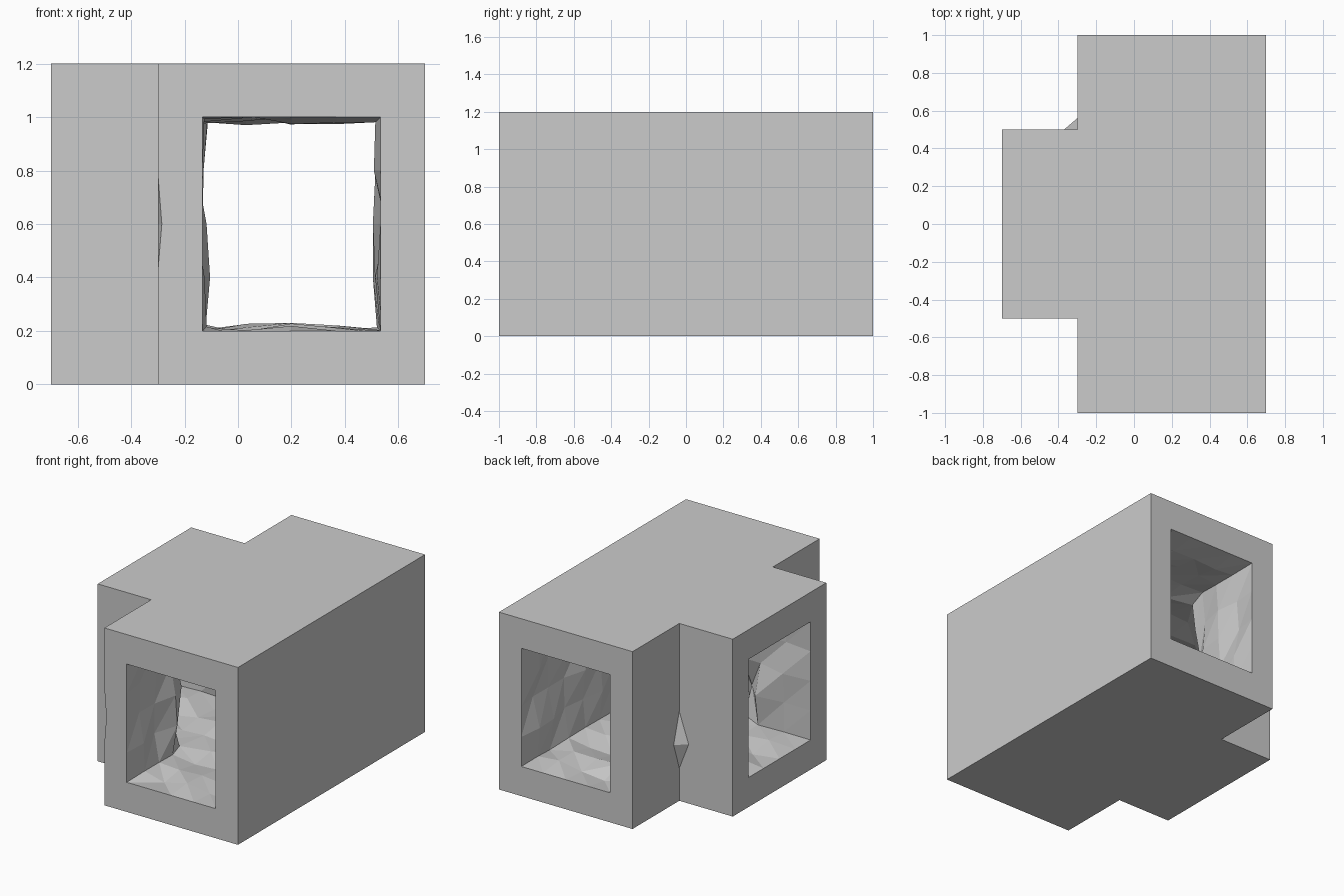
import bpy, bmesh, random
from mathutils import Vector

if "Cube" in bpy.data.objects:
    bpy.data.objects.remove(bpy.data.objects["Cube"])

random.seed(7)


def to_object(name, bm):
    bmesh.ops.recalc_face_normals(bm, faces=bm.faces[:])
    mesh = bpy.data.meshes.new(name)
    bm.to_mesh(mesh)
    bm.free()
    obj = bpy.data.objects.new(name, mesh)
    bpy.context.collection.objects.link(obj)
    return obj


def t_prism(x0, xs, x1, half_branch, half_len, z0, z1):
    """T-shaped plan: long bar from xs to x1, side branch out to x0."""
    b, h = half_branch, half_len
    pts = [(xs, -h), (x1, -h), (x1, h), (xs, h), (xs, b), (x0, b), (x0, -b), (xs, -b)]
    bm = bmesh.new()
    face = bm.faces.new([bm.verts.new((x, y, z0)) for x, y in pts])
    top = bmesh.ops.extrude_face_region(bm, geom=[face])
    moved = [g for g in top["geom"] if isinstance(g, bmesh.types.BMVert)]
    bmesh.ops.translate(bm, verts=moved, vec=(0, 0, z1 - z0))
    bmesh.ops.recalc_face_normals(bm, faces=bm.faces[:])
    return bm


def hull(name, pts):
    bm = bmesh.new()
    for p in pts:
        bm.verts.new(p)
    bmesh.ops.convex_hull(bm, input=bm.verts[:])
    return to_object(name, bm)


def cut(target, cutter):
    cutter.hide_render = True
    mod = target.modifiers.new("cut", 'BOOLEAN')
    mod.operation = 'DIFFERENCE'
    mod.solver = 'EXACT'
    mod.object = cutter
    bpy.context.view_layer.objects.active = target
    bpy.ops.object.modifier_apply(modifier=mod.name)
    bpy.data.objects.remove(cutter)


# Outer block
block = to_object("tunnel_block", t_prism(-0.7, -0.3, 0.7, 0.5, 1.0, 0.0, 1.2))

# Rough tunnel: gridded T prism with jittered walls, clean at the three mouths
bm = t_prism(-0.8, -0.133, 0.533, 0.333, 1.1, 0.2, 1.0)
planes = [('x', v) for v in (-0.7, -0.5, -0.3, -0.133, 0.03, 0.2, 0.37)]
planes += [('y', v) for v in (-1, -0.83, -0.67, -0.5, -0.333, -0.17, 0,
                              0.17, 0.333, 0.5, 0.67, 0.83, 1)]
planes += [('z', v) for v in (0.4, 0.6, 0.8)]
for axis, v in planes:
    n = Vector([float(axis == a) for a in 'xyz'])
    bmesh.ops.bisect_plane(bm, geom=bm.verts[:] + bm.edges[:] + bm.faces[:],
                           plane_co=n * v, plane_no=n, dist=1e-5)
bmesh.ops.triangulate(bm, faces=bm.faces[:])
bm.normal_update()
normals = {v: v.normal.copy() for v in bm.verts}
for v, n in normals.items():
    if abs(v.co.y) > 0.99 or v.co.x < -0.69:
        continue
    # Worn junction corners
    if abs(v.co.x + 0.133) < 0.01 and abs(abs(v.co.y) - 0.333) < 0.01:
        v.co.x -= random.uniform(0.03, 0.06)
        v.co.y += random.uniform(0.04, 0.08) * (1 if v.co.y > 0 else -1)
    v.co += n * random.uniform(-0.03, 0.035)
cut(block, to_object("tunnel_cutter", bm))

# Chipped front edge
cut(block, hull("chip_cutter", [(-0.3, -1, 0.42), (-0.3, -1, 0.79), (-0.285, -1, 0.6),
                                (-0.3, -0.95, 0.6), (-0.33, -1.03, 0.6)]))

# Small bulge in the rear notch corner
hull("notch_bulge", [(-0.3, 0.5, 0.22), (-0.3, 0.5, 0.605), (-0.37, 0.5, 0.4),
                     (-0.3, 0.56, 0.4), (-0.295, 0.495, 0.4)])
